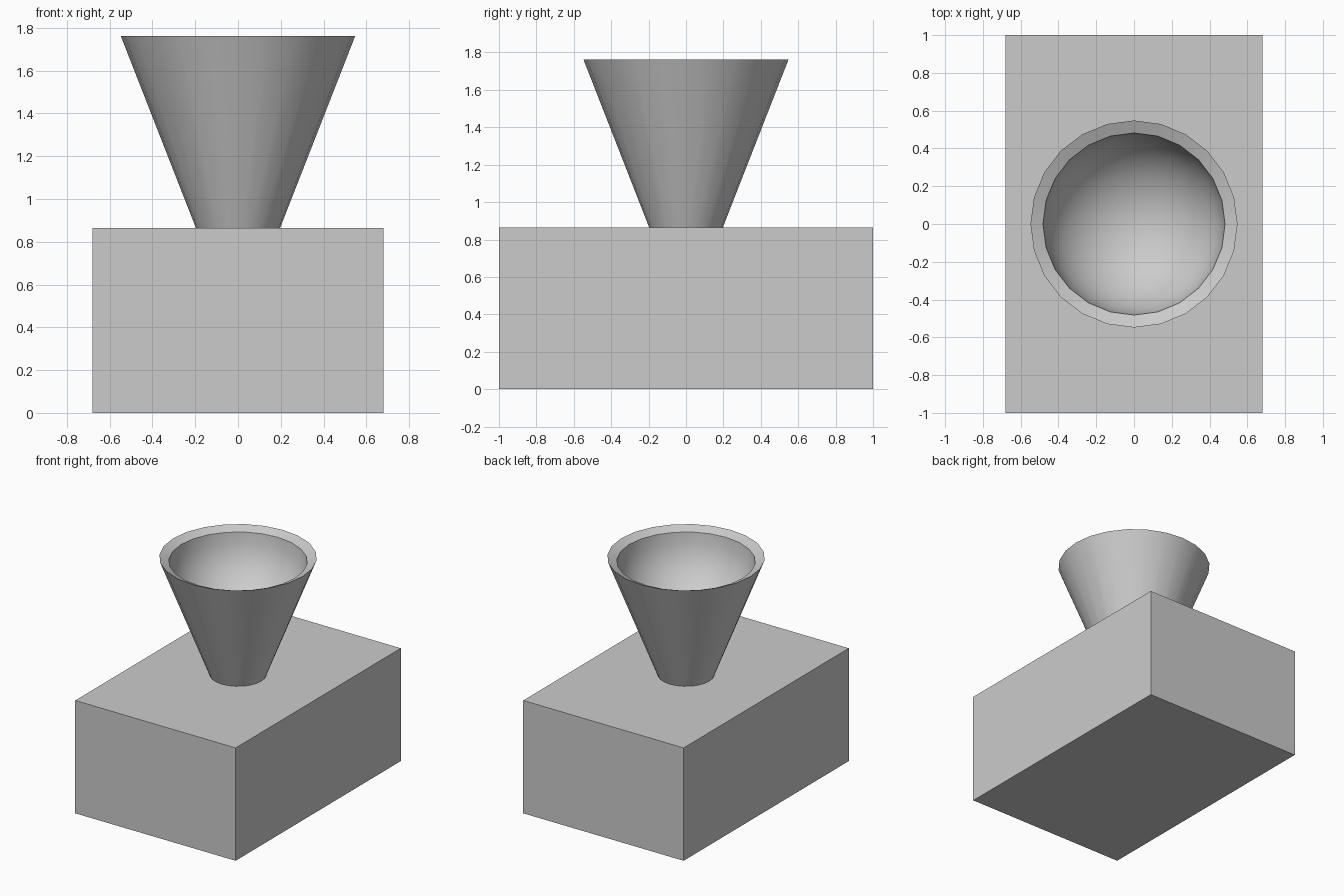
import bpy, bmesh, math

if "Cube" in bpy.data.objects:
    bpy.data.objects.remove(bpy.data.objects["Cube"])

SIDES = 24


def add_object(name, bm):
    bmesh.ops.recalc_face_normals(bm, faces=bm.faces)
    mesh = bpy.data.meshes.new(name)
    bm.to_mesh(mesh)
    bm.free()
    obj = bpy.data.objects.new(name, mesh)
    bpy.context.collection.objects.link(obj)
    return obj


# Rectangular base block
bm = bmesh.new()
bmesh.ops.create_cube(bm, size=1)
bmesh.ops.scale(bm, vec=(1.36, 2.0, 0.865), verts=bm.verts)
bmesh.ops.translate(bm, vec=(0, 0, 0.4325), verts=bm.verts)
add_object("base_block", bm)

# Flared cup: outer wall, sloped lip, then a rounded hollow
profile = [(0, 0.865), (0.197, 0.865), (0.548, 1.762)]
lip_r, lip_z, depth, steps = 0.482, 1.732, 0.46, 8
for i in range(steps + 1):
    a = math.pi / 2 * i / steps
    r = lip_r * math.cos(a) if i < steps else 0
    profile.append((r, lip_z - depth * math.sin(a)))

bm = bmesh.new()
verts = [bm.verts.new((r, 0, z)) for r, z in profile]
edges = [bm.edges.new(pair) for pair in zip(verts, verts[1:])]
bmesh.ops.spin(bm, geom=verts + edges, cent=(0, 0, 0), axis=(0, 0, 1),
               angle=math.tau, steps=SIDES)
bmesh.ops.remove_doubles(bm, verts=bm.verts, dist=0.0005)
cup = add_object("flared_cup", bm)

# Smooth walls, crisp lip edges
bpy.context.view_layer.objects.active = cup
cup.select_set(True)
bpy.ops.object.shade_smooth_by_angle(angle=math.radians(30))
